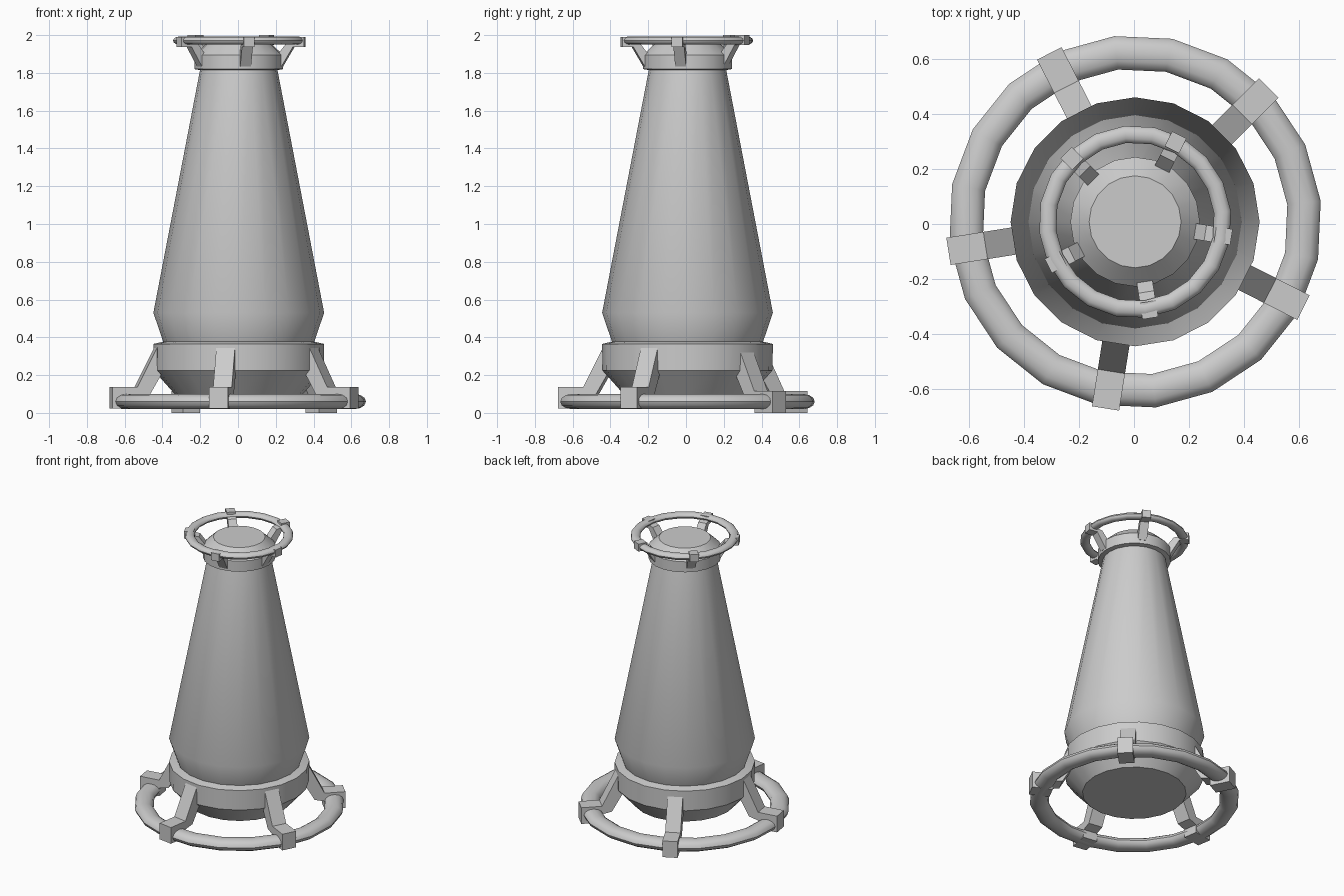
import bpy, bmesh
from math import sin, cos, pi, radians

if "Cube" in bpy.data.objects:
    bpy.data.objects.remove(bpy.data.objects["Cube"])

CX, CY = 0.004, 0.008   # common axis of all parts
SIDES = 20


def finish(name, bm, smooth):
    bmesh.ops.recalc_face_normals(bm, faces=bm.faces[:])
    mesh = bpy.data.meshes.new(name)
    bm.to_mesh(mesh)
    bm.free()
    ob = bpy.data.objects.new(name, mesh)
    ob.location = (CX, CY, 0)
    bpy.context.collection.objects.link(ob)
    if smooth:
        bpy.ops.object.select_all(action='DESELECT')
        ob.select_set(True)
        bpy.context.view_layer.objects.active = ob
        bpy.ops.object.shade_smooth_by_angle(angle=radians(smooth))
    return ob


def lathe(name, profile, closed=False, offset=0.0, smooth=32):
    """Revolve (radius, z) points; open profiles get end caps."""
    bm = bmesh.new()
    rows = []
    for r, z in profile:
        angles = [radians(offset) + 2 * pi * i / SIDES for i in range(SIDES)]
        rows.append([bm.verts.new((r * cos(a), r * sin(a), z)) for a in angles])
    pairs = list(zip(rows, rows[1:]))
    if closed:
        pairs.append((rows[-1], rows[0]))
    else:
        bm.faces.new(rows[0])
        bm.faces.new(rows[-1])
    for lo, hi in pairs:
        for i in range(SIDES):
            j = (i + 1) % SIDES
            bm.faces.new((lo[i], lo[j], hi[j], hi[i]))
    return finish(name, bm, smooth)


def handle_ring(name, radius, z, half_w, half_h):
    section = [(radius + half_w * cos(2 * pi * k / 12), z + half_h * sin(2 * pi * k / 12))
               for k in range(12)]
    lathe(name, section, closed=True, offset=6.4, smooth=40)


def bracket(name, profile, width, angle, dz):
    """Extrude a (radius, z) outline sideways and turn it about the axis."""
    bm = bmesh.new()
    c, s = cos(radians(angle)), sin(radians(angle))
    sides = []
    for t in (-width / 2, width / 2):
        sides.append([bm.verts.new((r * c - t * s, r * s + t * c, z + dz)) for r, z in profile])
    a, b = sides
    bm.faces.new(a)
    bm.faces.new(b)
    for i in range(len(a)):
        j = (i + 1) % len(a)
        bm.faces.new((a[i], a[j], b[j], b[i]))
    finish(name, bm, 0)


# Tank body: bottom cone, lower band, tapered shell, upper band, top cap
lathe("tank_body", [
    (0.335, 0.095), (0.450, 0.225), (0.452, 0.365), (0.410, 0.375), (0.400, 0.377),
    (0.452, 0.530), (0.205, 1.815), (0.235, 1.820), (0.235, 1.895), (0.167, 1.960)])

# Rings around the foot and the top
handle_ring("foot_ring", 0.617, 0.06, 0.061, 0.04)
handle_ring("top_ring", 0.319, 1.971, 0.031, 0.021)

# Brackets joining rings to the bands (two rear ones sit slightly further out)
foot = [(0.686, 0.023), (0.686, 0.138), (0.550, 0.138), (0.445, 0.345), (0.410, 0.345),
        (0.410, 0.225), (0.485, 0.095), (0.550, 0.080), (0.550, 0.023)]
top = [(0.354, 1.989), (0.354, 1.936), (0.294, 1.936), (0.234, 1.835), (0.215, 1.835),
       (0.215, 1.900), (0.258, 1.955), (0.294, 1.962), (0.294, 1.989)]
for k in range(5):
    rear = k < 2
    bracket(f"foot_bracket_{k + 1}", foot, 0.1, 45 + 72 * k, -0.023 if rear else 0)
    bracket(f"top_bracket_{k + 1}", top, 0.058, 63 + 72 * k, 0.011 if rear else 0)
